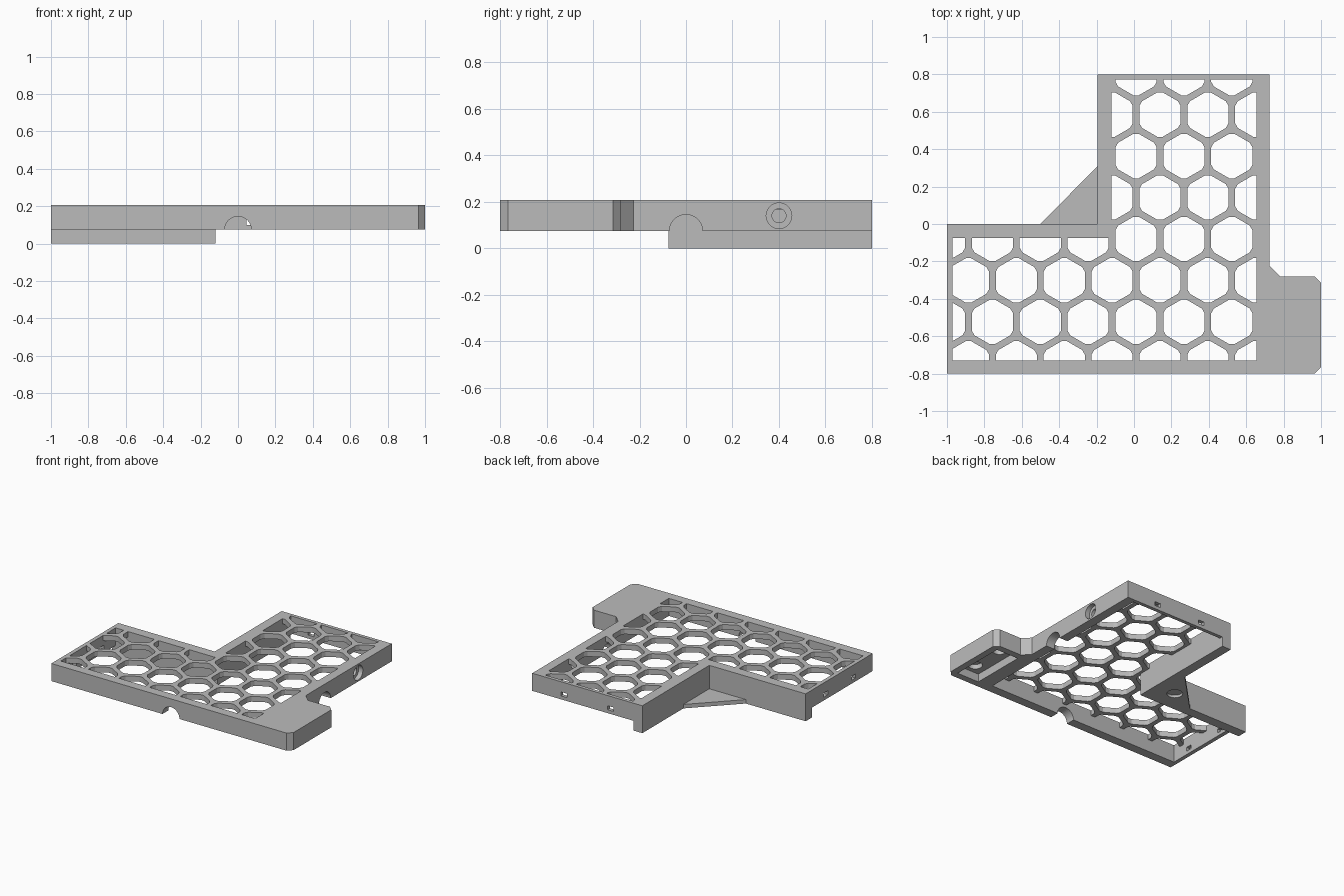
import bpy, bmesh, math
from mathutils import Matrix, Vector

cube = bpy.data.objects.get("Cube")
if cube:
    bpy.data.objects.remove(cube, do_unlink=True)

grey = bpy.data.materials.new("mid grey")
grey.use_nodes = True
grey.diffuse_color = (0.5, 0.5, 0.5, 1)
grey.node_tree.nodes["Principled BSDF"].inputs["Base Color"].default_value = (0.5, 0.5, 0.5, 1)

TOP, RIM, PLATE = 0.207, 0.074, 0.04
PITCH, BAR = 0.256, 0.036


def add_prism(bm, points, z0, z1):
    face = bm.faces.new([bm.verts.new((x, y, z0)) for x, y in points])
    moved = bmesh.ops.extrude_face_region(bm, geom=[face])["geom"]
    verts = [v for v in moved if isinstance(v, bmesh.types.BMVert)]
    bmesh.ops.translate(bm, verts=verts, vec=(0, 0, z1 - z0))


def make(name, bm, helper=False):
    bmesh.ops.recalc_face_normals(bm, faces=bm.faces)
    mesh = bpy.data.meshes.new(name)
    bm.to_mesh(mesh)
    bm.free()
    mesh.materials.append(grey)
    obj = bpy.data.objects.new(name, mesh)
    bpy.context.collection.objects.link(obj)
    if helper:
        obj.hide_render = True
        obj.hide_viewport = True
        obj.display_type = 'WIRE'
    return obj


def prism(name, points, z0, z1, helper=True):
    bm = bmesh.new()
    add_prism(bm, points, z0, z1)
    return make(name, bm, helper)


def box(name, x, y, z):
    return prism(name, [(x[0], y[0]), (x[1], y[0]), (x[1], y[1]), (x[0], y[1])], *z)


def cylinder(name, centre, radius, depth, axis):
    bm = bmesh.new()
    turn = Vector((0, 0, 1)).rotation_difference(Vector(axis)).to_matrix().to_4x4()
    bmesh.ops.create_cone(bm, cap_ends=True, segments=40, radius1=radius, radius2=radius,
                          depth=depth, matrix=Matrix.Translation(centre) @ turn)
    return make(name, bm, True)


def boolean(target, other, operation):
    mod = target.modifiers.new(other.name, 'BOOLEAN')
    mod.object, mod.operation, mod.solver = other, operation, 'EXACT'


# L-shaped body with the chamfered side tab
outline = [(-1, -.8), (.965, -.8), (1, -.765), (1, -.315), (.965, -.28), (.78, -.28),
           (.725, -.225), (.725, .8), (-.195, .8), (-.195, 0), (-1, 0)]
body = prism("vented_cover", outline, RIM, TOP, helper=False)

# Taller walls around the inner corner, and the corner gusset
skirt = prism("inner_corner_wall", [(-1, 0), (-1, -.075), (-.12, -.075), (-.12, .8),
                                    (-.195, .8), (-.195, 0)], 0, .12)
gusset = prism("corner_gusset", [(-.5, 0), (-.5, -.03), (-.165, -.03), (-.165, .31), (-.195, .31)],
               0, .03)
boolean(body, skirt, 'UNION')
boolean(body, gusset, 'UNION')

# Cavity under the top plate
opening = [(-.97, -.73), (.655, -.73), (.655, .773), (-.12, .773), (-.12, -.075), (-.97, -.075)]
boolean(body, prism("cavity_cutter", opening, -.1, TOP - PLATE), 'DIFFERENCE')

# Honeycomb openings: rounded hexagons trimmed to the cavity outline
bm = bmesh.new()
radius = (PITCH - BAR) / math.sqrt(3)
for row in range(-7, 3):
    for col in range(-5, 5):
        cx = .139 + PITCH * (col + (row % 2) / 2)
        cy = .585 + row * PITCH * math.sqrt(3) / 2
        corners = [Vector((math.sin(i * math.pi / 3), math.cos(i * math.pi / 3))) * radius
                   for i in range(6)]
        points = []
        for i, c in enumerate(corners):
            for t in (corners[i - 1], corners[(i + 1) % 6]):
                points.append(c.lerp(t, .13) + Vector((cx, cy)))
        add_prism(bm, points, TOP - PLATE - .02, TOP + .05)
hexes = make("honeycomb_cutter", bm, True)
trim = prism("honeycomb_trim", opening, 0, TOP + .1)
boolean(hexes, trim, 'INTERSECT')
boolean(body, hexes, 'DIFFERENCE')

# Round cable notches, countersunk side hole, magnet socket in the gusset
X, Y, Z = (1, 0, 0), (0, 1, 0), (0, 0, 1)
cutters = [
    cylinder("front_notch_cutter", (0, -.77, RIM), .071, .2, Y),
    cylinder("side_notch_cutter", (.69, 0, RIM), .071, .2, X),
    cylinder("side_hole_cutter", (.69, .4, .14), .03, .2, X),
    cylinder("side_counterbore_cutter", (.74, .4, .14), .055, .1, X),
    cylinder("gusset_socket_cutter", (-.29, .09, 0), .055, .04, Z),
    box("tab_recess_cutter", (.765, .95), (-.75, -.33), (0, .135)),
]
# Blind holes in the tab
for i, y in enumerate((-.67, -.41)):
    cutters.append(cylinder("tab_hole_cutter_%d" % i, (.86, y, .12), .05, .1, Z))
# Small slots in the back and left walls
for i, x in enumerate((.07, .46)):
    cutters.append(box("back_slot_cutter_%d" % i, (x - .025, x + .025), (.7, .9), (.1, .13)))
for i, y in enumerate((-.24, -.57)):
    cutters.append(box("left_slot_cutter_%d" % i, (-1.1, -.9), (y - .025, y + .025), (.1, .13)))
for c in cutters:
    boolean(body, c, 'DIFFERENCE')

# Bake the cuts and remove the helpers
bpy.context.view_layer.update()
graph = bpy.context.evaluated_depsgraph_get()
result = bpy.data.meshes.new_from_object(body.evaluated_get(graph))
body.modifiers.clear()
body.data = result
for helper in cutters + [skirt, gusset, hexes, trim, bpy.data.objects["cavity_cutter"]]:
    bpy.data.objects.remove(helper, do_unlink=True)
